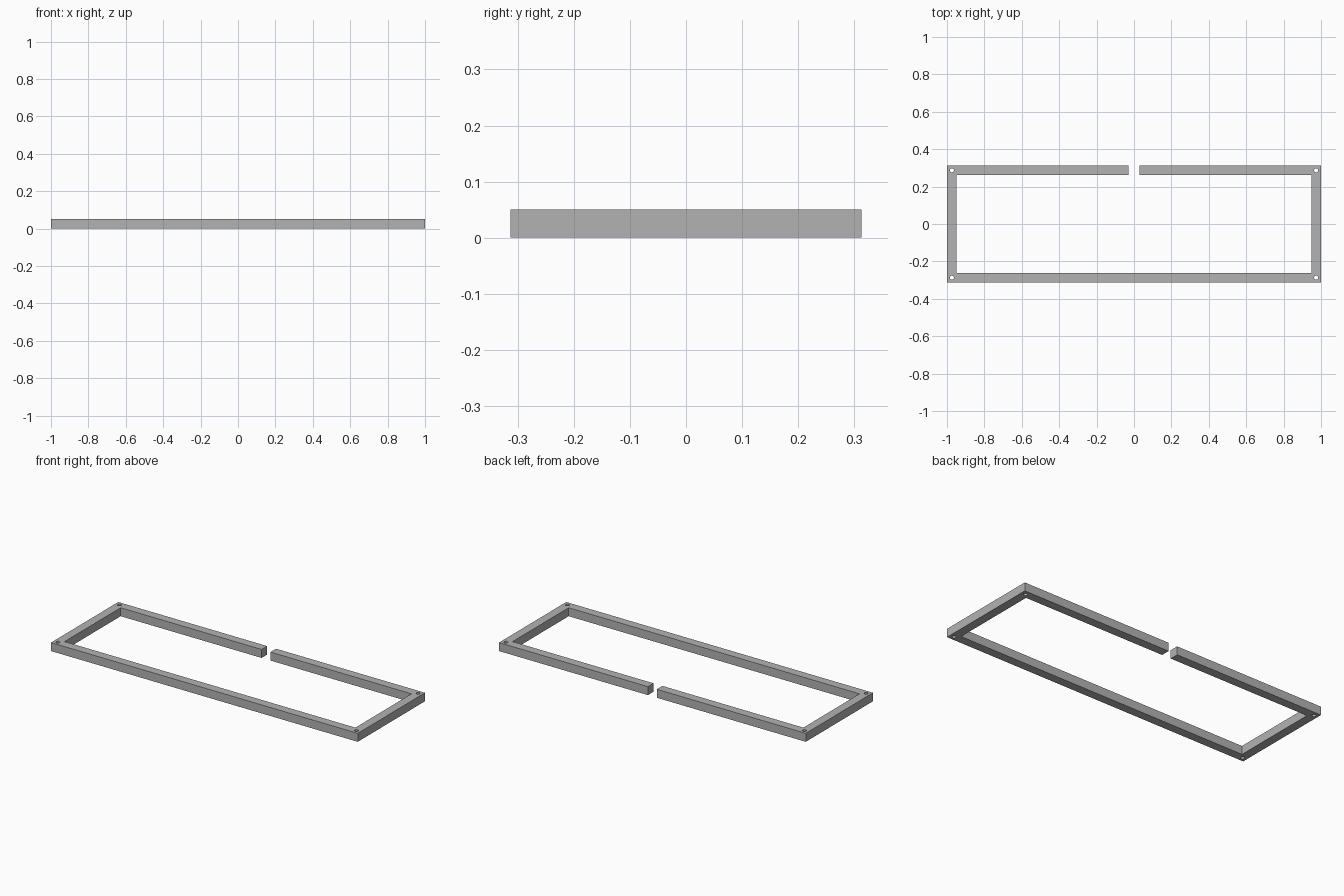
import bpy
import bmesh

cube = bpy.data.objects.get("Cube")
if cube:
    bpy.data.objects.remove(cube, do_unlink=True)

HALF_X, HALF_Y, HEIGHT = 1.0, 0.313, 0.05
BAR = 0.052            # width of the frame bars
GAP = 0.029            # half the opening in the back bar
HOLE_R = 0.011

grey = bpy.data.materials.new("plain grey")
grey.use_nodes = True
colour = (0.45, 0.45, 0.45, 1)
grey.diffuse_color = colour
grey.node_tree.nodes["Principled BSDF"].inputs["Base Color"].default_value = colour


def make_object(name, bm):
    bmesh.ops.recalc_face_normals(bm, faces=bm.faces)
    mesh = bpy.data.meshes.new(name)
    bm.to_mesh(mesh)
    bm.free()
    mesh.materials.append(grey)
    obj = bpy.data.objects.new(name, mesh)
    bpy.context.collection.objects.link(obj)
    return obj


# Open rectangular frame: half outline, mirrored and extruded upward
inner_x, inner_y = HALF_X - BAR, HALF_Y - BAR
half_outer = [(GAP, HALF_Y), (HALF_X, HALF_Y), (HALF_X, -HALF_Y)]
half_inner = [(inner_x, -inner_y), (inner_x, inner_y), (GAP, inner_y)]


def mirrored(points):
    return [(-x, y) for x, y in reversed(points)]


outline = half_outer + mirrored(half_outer) + mirrored(half_inner) + half_inner
bm = bmesh.new()
base = bm.faces.new([bm.verts.new((x, y, 0)) for x, y in outline])
top = bmesh.ops.extrude_face_region(bm, geom=[base], use_keep_orig=True)
top_verts = [v for v in top["geom"] if isinstance(v, bmesh.types.BMVert)]
bmesh.ops.translate(bm, verts=top_verts, vec=(0, 0, HEIGHT))
frame = make_object("frame", bm)

# Screw holes through the four corners
bm = bmesh.new()
for sx in (-1, 1):
    for sy in (-1, 1):
        hole = bmesh.ops.create_cone(bm, cap_ends=True, segments=24,
                                     radius1=HOLE_R, radius2=HOLE_R, depth=HEIGHT * 3)
        bmesh.ops.translate(bm, verts=hole["verts"],
                            vec=(sx * (HALF_X - BAR / 2), sy * (HALF_Y - BAR / 2), HEIGHT / 2))
cutter = make_object("hole_cutter", bm)
cutter.hide_render = True
cutter.hide_viewport = True
cutter.display_type = 'WIRE'

cut = frame.modifiers.new("corner holes", 'BOOLEAN')
cut.operation = 'DIFFERENCE'
cut.solver = 'EXACT'
cut.object = cutter

# Smooth hole walls, sharp frame edges
bpy.ops.object.select_all(action='DESELECT')
frame.select_set(True)
bpy.context.view_layer.objects.active = frame
bpy.ops.object.modifier_apply(modifier=cut.name)
bpy.data.objects.remove(cutter, do_unlink=True)
bpy.ops.object.shade_smooth_by_angle()
